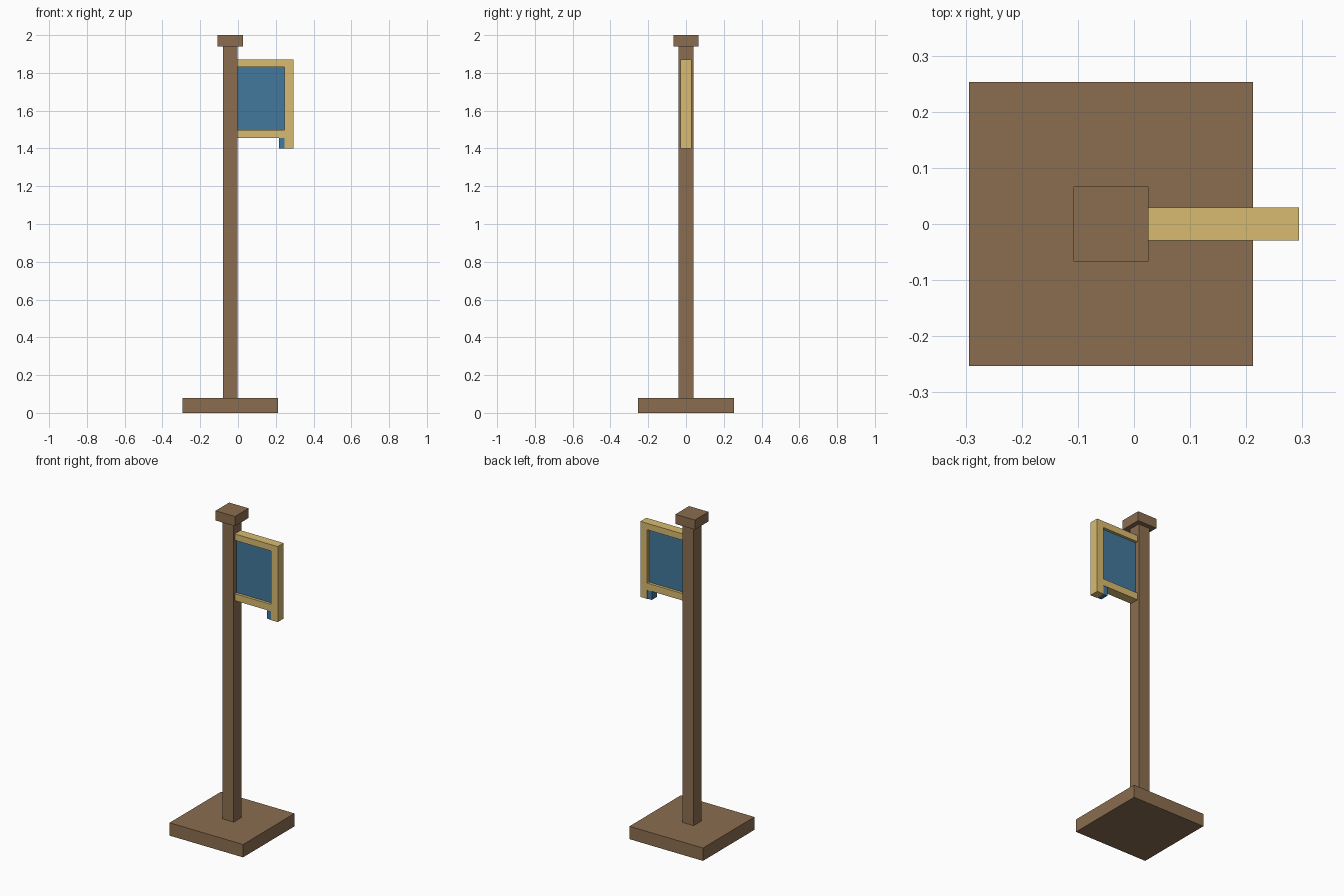
import bpy, bmesh

if "Cube" in bpy.data.objects:
    bpy.data.objects.remove(bpy.data.objects["Cube"])


def material(name, color):
    m = bpy.data.materials.new(name)
    m.diffuse_color = (*color, 1)
    m.use_nodes = True
    m.node_tree.nodes["Principled BSDF"].inputs["Base Color"].default_value = m.diffuse_color
    return m


WOOD = material("brown_wood", (0.26, 0.155, 0.08))
GOLD = material("yellow_trim", (0.69, 0.50, 0.165))
BLUE = material("blue_panel", (0.055, 0.19, 0.335))


def extrude_profile(name, points, half_depth, mat):
    """Extrude an x-z outline symmetrically along y."""
    bm = bmesh.new()
    face = bm.faces.new([bm.verts.new((x, -half_depth, z)) for x, z in points])
    new = bmesh.ops.extrude_face_region(bm, geom=[face])["geom"]
    verts = [v for v in new if isinstance(v, bmesh.types.BMVert)]
    bmesh.ops.translate(bm, verts=verts, vec=(0, 2 * half_depth, 0))
    bmesh.ops.recalc_face_normals(bm, faces=bm.faces)
    mesh = bpy.data.meshes.new(name)
    bm.to_mesh(mesh)
    bm.free()
    mesh.materials.append(mat)
    obj = bpy.data.objects.new(name, mesh)
    bpy.context.collection.objects.link(obj)
    return obj


def box(name, x0, x1, z0, z1, half_depth, mat):
    return extrude_profile(name, [(x0, z0), (x1, z0), (x1, z1), (x0, z1)], half_depth, mat)


# Square base, post and cap share one axis
AXIS = -0.041
for name, half, z0, z1 in (("base", 0.253, 0, 0.08),
                           ("post", 0.039, 0.08, 1.94),
                           ("cap", 0.067, 1.94, 2.0)):
    box(name, AXIS - half, AXIS + half, z0, z1, half, WOOD)

# Sign frame: top rail, outer stile with a drop below, bottom rail
SIDE, INNER, OUTER = -0.002, 0.247, 0.294
extrude_profile("sign_frame", [
    (SIDE, 1.87), (OUTER, 1.87), (OUTER, 1.40), (INNER, 1.40), (INNER, 1.455),
    (SIDE, 1.455), (SIDE, 1.498), (INNER, 1.498), (INNER, 1.83), (SIDE, 1.83),
], 0.029, GOLD)

# Recessed panel and the small tab beside the drop
box("sign_panel", SIDE, INNER, 1.498, 1.83, 0.012, BLUE)
box("sign_tab", 0.217, INNER, 1.40, 1.455, 0.026, BLUE)
